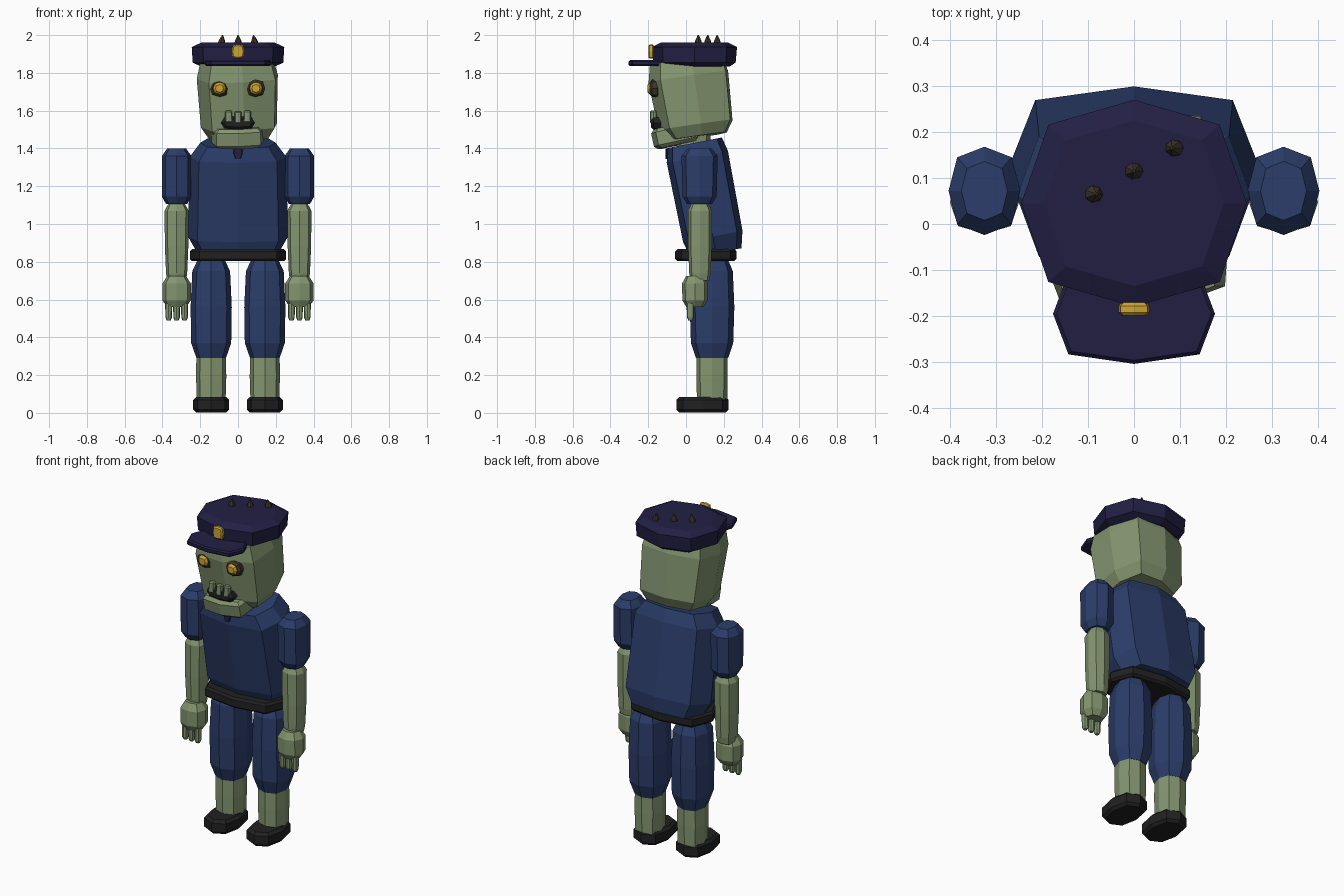
import bpy, bmesh, math
from mathutils import Vector, Euler


def mat(name, r, g, b):
    lin = [((c / 255 + 0.055) / 1.055) ** 2.4 for c in (r, g, b)]
    m = bpy.data.materials.new(name)
    m.diffuse_color = (*lin, 1)
    return m


SKIN = mat("green skin", 132, 150, 112)
BLUE = mat("uniform blue", 43, 61, 106)
NAVY = mat("cap navy", 34, 31, 68)
BLACK = mat("black leather", 33, 33, 34)
GOLD = mat("gold", 205, 165, 50)
BROWN = mat("dark brown", 62, 52, 40)


def loft(name, loc, rings, material, rot=(0, 0, 0), k=0.76, sides=8):
    """Stack of 8-sided rings (z, rx, ry); k sets how square the corners are."""
    bm = bmesh.new()
    loops = []
    for z, rx, ry in rings:
        loop = []
        for i in range(sides):
            a = math.tau * i / sides
            c, s = math.cos(a), math.sin(a)
            if sides == 8 and i % 2:
                c, s = math.copysign(k, c), math.copysign(k, s)
            loop.append(bm.verts.new((c * rx, s * ry, z)))
        loops.append(loop)
    for lo, hi in zip(loops, loops[1:]):
        for i in range(sides):
            j = (i + 1) % sides
            bm.faces.new((lo[i], lo[j], hi[j], hi[i]))
    bm.faces.new(loops[0][::-1])
    bm.faces.new(loops[-1])
    me = bpy.data.meshes.new(name)
    bm.to_mesh(me)
    bm.free()
    me.materials.append(material)
    ob = bpy.data.objects.new(name, me)
    ob.location = loc
    ob.rotation_euler = [math.radians(a) for a in rot]
    bpy.context.collection.objects.link(ob)
    return ob


def block(name, loc, rx, ry, h, bevel, material, rot=(0, 0, 0), k=0.76):
    """Chamfered eight-sided block of half height h."""
    return loft(name, loc, [(-h, rx - bevel, ry - bevel), (-h + bevel, rx, ry),
                            (h - bevel, rx, ry), (h, rx - bevel, ry - bevel)],
                material, rot, k)


# Legs and arms, both sides
for side, s in (("left", -1), ("right", 1)):
    x = 0.142 * s
    block(side + "_shoe", (x, 0.088, 0.043), 0.095, 0.138, 0.042, 0.016, BLACK)
    loft(side + "_shin", (x, 0.138, 0), [(0.06, 0.076, 0.08), (0.19, 0.08, 0.083),
                                         (0.34, 0.078, 0.082)], SKIN)
    loft(side + "_trouser_leg", (x, 0.138, 0),
         [(0.29, 0.078, 0.085), (0.37, 0.106, 0.112), (0.56, 0.109, 0.118),
          (0.75, 0.1, 0.11), (0.81, 0.072, 0.085)], BLUE)
    x = 0.325 * s
    loft(side + "_sleeve", (x, 0.072, 0),
         [(1.105, 0.056, 0.065), (1.145, 0.078, 0.09), (1.36, 0.078, 0.096),
          (1.40, 0.05, 0.064)], BLUE)
    loft(side + "_forearm", (x, 0.074, 0),
         [(0.70, 0.05, 0.05), (0.74, 0.056, 0.057), (0.88, 0.062, 0.063),
          (1.07, 0.064, 0.064), (1.105, 0.045, 0.046)], SKIN)
    loft(side + "_hand", (x, 0.047, 0),
         [(0.56, 0.05, 0.045), (0.595, 0.075, 0.066), (0.685, 0.075, 0.068),
          (0.725, 0.05, 0.046)], SKIN)
    for n in (-1, 0, 1):
        loft(side + "_finger", (x + 0.042 * n, 0.023, 0),
             [(0.49, 0.011, 0.011), (0.505, 0.017, 0.018), (0.58, 0.019, 0.02)], SKIN)

# Belt and forward leaning torso
block("belt", (0, 0.105, 0.835), 0.255, 0.162, 0.032, 0.012, BLACK, k=0.8)
loft("torso", (0, 0.10, 1.15),
     [(-0.31, 0.215, 0.137), (-0.22, 0.265, 0.16), (0.21, 0.255, 0.165),
      (0.285, 0.2, 0.147)], BLUE, (11, 0, 0), k=0.81)
loft("neck", (0, 0.04, 1.38), [(0, 0.1, 0.09), (0.14, 0.1, 0.09)], SKIN)

# Tie showing at the collar and as two slivers lower down
loft("tie_knot", (0, -0.1, 1.345), [(0, 0.014, 0.008), (0.03, 0.024, 0.008),
                                    (0.055, 0.022, 0.008)], NAVY, k=0.85)
for s in (-1, 1):
    loft("tie_edge", (0.022 * s, -0.047, 1.105),
         [(-0.024, 0.002, 0.004), (0.024, 0.005, 0.004)], NAVY, (13, 0, 0))

# Head, tilted and turned a little, with jaw
loft("head", (0, 0.03, 1.66),
     [(-0.2, 0.165, 0.16), (-0.14, 0.203, 0.2), (0.12, 0.217, 0.215),
      (0.21, 0.195, 0.195)], SKIN, (8, -3, 8), k=0.82)
block("jaw", (-0.003, -0.055, 1.47), 0.138, 0.125, 0.053, 0.018, SKIN, (12, -2, 3), k=0.85)

# Eyes
for side, x in (("left", -0.098), ("right", 0.095)):
    block(side + "_eye_socket", (x, -0.165, 1.718), 0.049, 0.046, 0.026, 0.012, BROWN, (90, 0, 0))
    block(side + "_eye", (x, -0.18, 1.718), 0.033, 0.032, 0.024, 0.012, GOLD, (90, 0, 0))

# Mouth and teeth
block("mouth", (0, -0.145, 1.535), 0.09, 0.036, 0.04, 0.014, BLACK, (90, 0, 0), k=0.8)
for n in (-1, 0, 1):
    block("tooth", (0.05 * n, -0.172, 1.568 - 0.004 * (n == 0)), 0.019, 0.018, 0.032, 0.006, SKIN)

# Cap, visor, badge and spikes
loft("cap", (0, 0.045, 0),
     [(1.833, 0.195, 0.185), (1.855, 0.24, 0.218), (1.937, 0.245, 0.225),
      (1.96, 0.195, 0.18)], NAVY)
block("cap_visor", (0, -0.195, 1.852), 0.176, 0.109, 0.016, 0.008, NAVY, k=0.81)
block("cap_badge", (0, -0.185, 1.913), 0.034, 0.038, 0.014, 0.007, GOLD, (90, 0, 0), k=0.85)
for n in (-1, 0, 1):
    loft("cap_spike", (0.09 * n, 0.115 + 0.05 * n, 1.94),
         [(0, 0.024, 0.022), (0.03, 0.018, 0.017), (0.06, 0.003, 0.003)],
         BROWN, (0, -8 * n, 0), sides=7)
